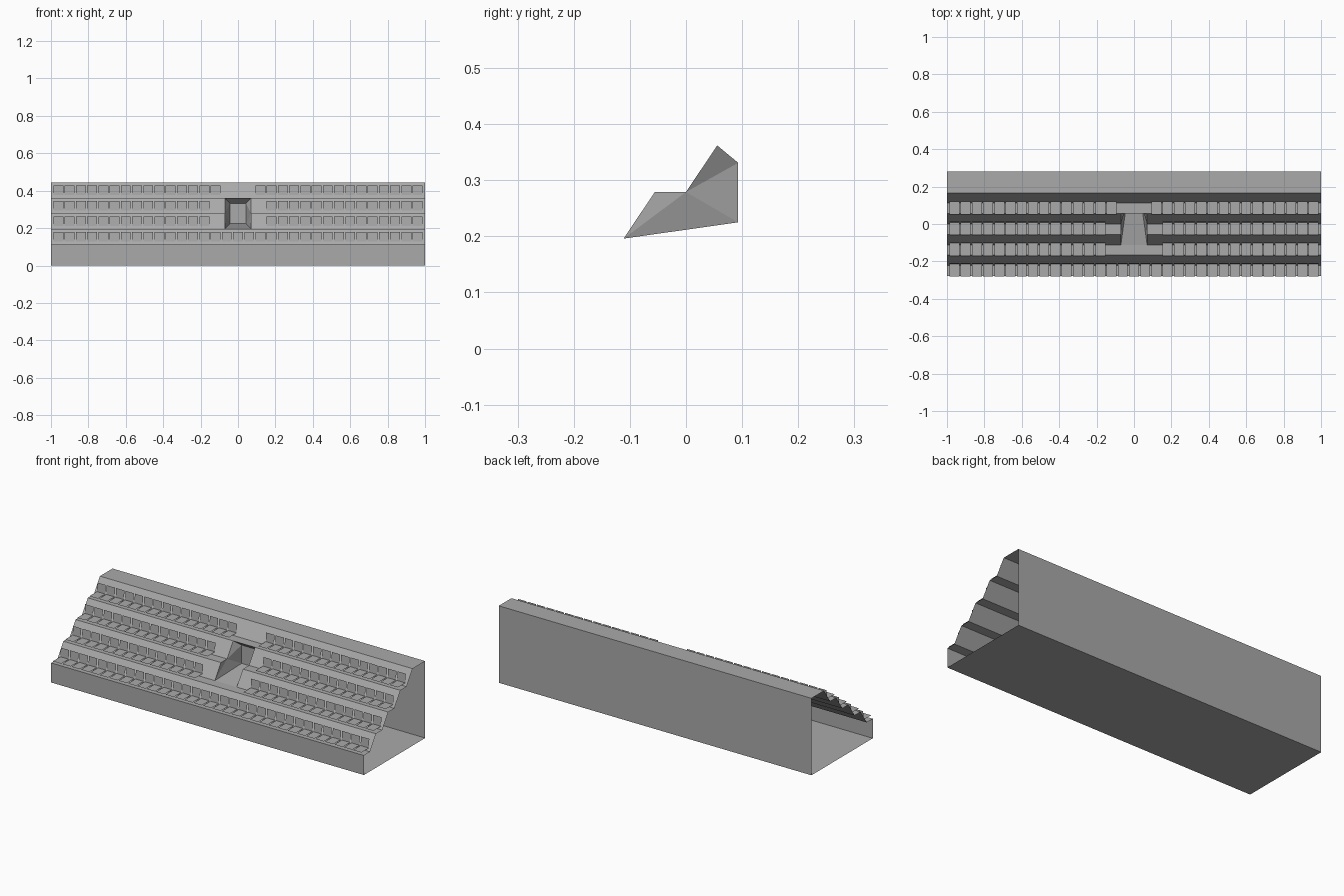
import bpy

cube = bpy.data.objects.get("Cube")
if cube:
    bpy.data.objects.remove(cube, do_unlink=True)

# Main sizes
HALF = 1.0
BACK = 0.282
FRONT = -0.278
RUN = 0.0556
RISE = 0.083
BASE = 0.113
ROWS = 4
GAP = 0.07          # half width of the tunnel mouth
INNER = 0.042       # half width of the tunnel end
END_Y = 0.093


def make_material(name, value):
    mat = bpy.data.materials.new(name)
    mat.use_nodes = True
    colour = (value, value, value, 1.0)
    mat.diffuse_color = colour
    bsdf = mat.node_tree.nodes["Principled BSDF"]
    bsdf.inputs["Base Color"].default_value = colour
    bsdf.inputs["Roughness"].default_value = 0.8
    return mat


concrete = make_material("concrete grey", 0.4)


def make_object(name, polygons):
    """Build one mesh from a list of polygons given as point lists."""
    verts, faces = [], []
    for poly in polygons:
        faces.append(range(len(verts), len(verts) + len(poly)))
        verts.extend(poly)
    mesh = bpy.data.meshes.new(name)
    mesh.from_pydata(verts, [], [tuple(f) for f in faces])
    mesh.materials.append(concrete)
    obj = bpy.data.objects.new(name, mesh)
    bpy.context.collection.objects.link(obj)
    return obj


def strip(a, b, x0, x1):
    """Quad stretched along x between two (y, z) profile points."""
    return [(x0, *a), (x1, *a), (x1, *b), (x0, *b)]


def tread_point(i):
    return FRONT + 2 * RUN * i, BASE + RISE * i


# Outer shell, open at both ends
top = BASE + RISE * ROWS
ridge = (tread_point(ROWS)[0], top)
shell = [(FRONT, BASE), (FRONT, 0), (BACK, 0), (BACK, top), ridge]
make_object("outer_shell",
            [strip(b, a, -HALF, HALF) for a, b in zip(shell, shell[1:])])

# Stepped terraces, interrupted where the tunnel opens
steps = []
for i in range(ROWS):
    y, z = tread_point(i)
    foot = (y + RUN, z)
    tread = ((y, z), foot, i == 2)
    riser = (foot, tread_point(i + 1), i in (1, 2))
    for a, b, is_open in (tread, riser):
        if is_open:
            steps += [strip(a, b, -HALF, -GAP), strip(a, b, GAP, HALF)]
        else:
            steps.append(strip(a, b, -HALF, HALF))
make_object("terraces", steps)

# Tunnel narrowing towards its end wall
y1, z1 = tread_point(1)
y2, z2 = tread_point(2)
y3, z3 = tread_point(3)
mouth_low, mouth_high = (y1 + RUN, z1), (y3, z3)
crease = (y2 + RUN, z2)
end_low, end_mid, end_high = (END_Y, 0.225), (END_Y, 0.26), (END_Y, 0.331)


def taper(a, b):
    return [(-GAP, *a), (GAP, *a), (INNER, *b), (-INNER, *b)]


tunnel = [taper(mouth_low, end_low),
          taper(mouth_high, end_high)[::-1],
          strip(end_low, end_high, -INNER, INNER)]
for side in (-1, 1):
    def outer(p):
        return (side * GAP, *p)

    def inner(p):
        return (side * INNER, *p)

    wall = [
        [outer(mouth_low), outer((y2, z2)), outer(crease)],
        [outer(mouth_low), outer(crease), inner(end_low)],
        [outer(crease), inner(end_mid), inner(end_low)],
        [outer(crease), outer(mouth_high), inner(end_high)],
        [outer(crease), inner(end_high), inner(end_mid)],
    ]
    tunnel += [poly[::side] for poly in wall]
make_object("tunnel", tunnel)

# Rows of folded sheet seats, leaving room around the tunnel
PITCH, SEAT_HALF = 0.06, 0.0265
first_seat = (0, 3, 3, 2)
for i in range(ROWS):
    y, z = tread_point(i)
    lip = (y - 0.004, z + 0.015)
    fold = (y + RUN + 0.009, z + 0.015)
    crest = (y + RUN + 0.013, z + 0.066)
    seats = []
    for k in range(-16, 17):
        if abs(k) < first_seat[i]:
            continue
        x0, x1 = k * PITCH - SEAT_HALF, k * PITCH + SEAT_HALF
        seats += [strip(lip, fold, x0, x1), strip(fold, crest, x0, x1)]
    make_object(f"seat_row_{i + 1}", seats)
